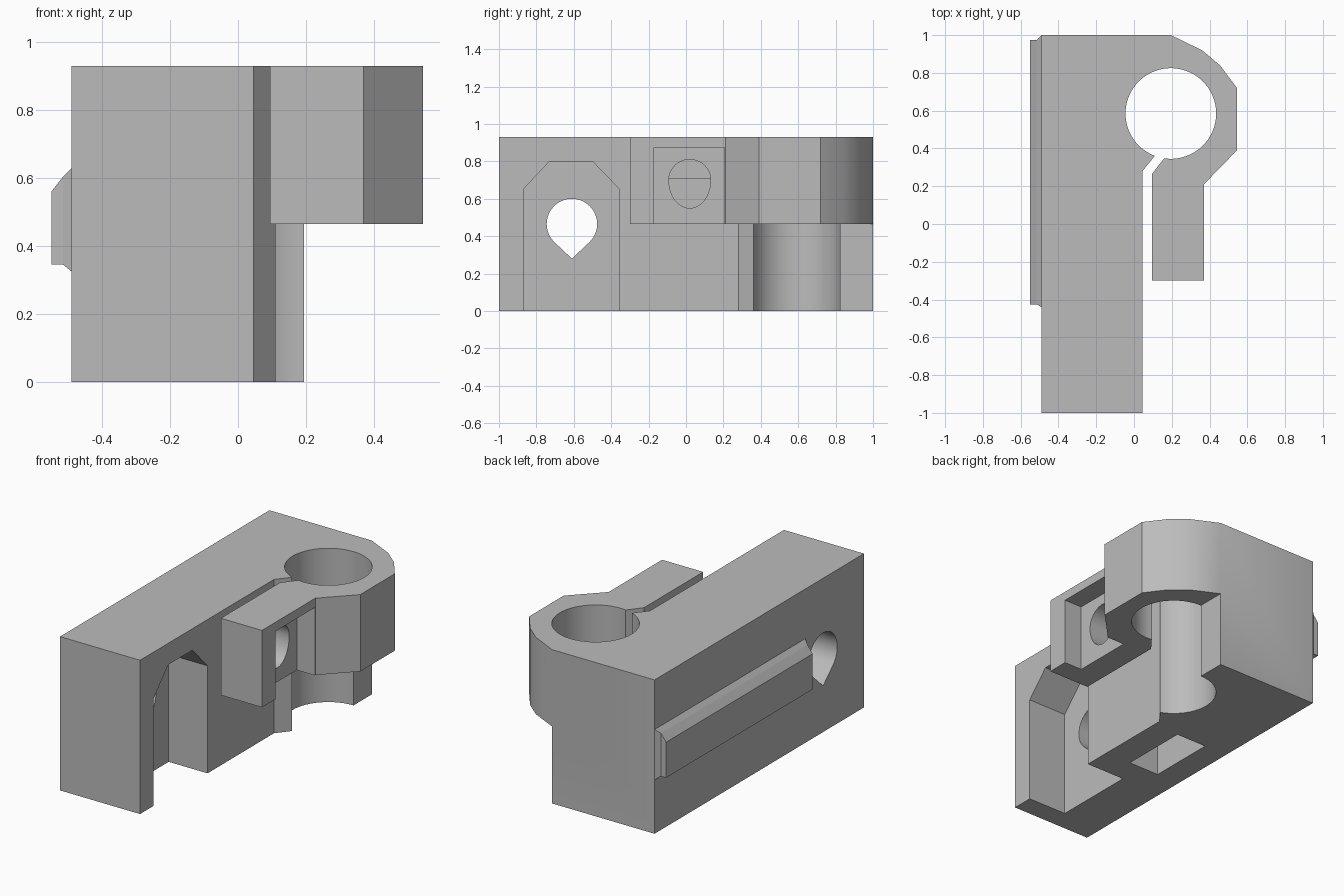
import bpy, bmesh
from math import sin, cos, pi, radians, atan2

if "Cube" in bpy.data.objects:
    bpy.data.objects.remove(bpy.data.objects["Cube"])

grey = bpy.data.materials.new("plain grey")
grey.use_nodes = True
colour = (0.5, 0.5, 0.5, 1)
grey.diffuse_color = colour
grey.node_tree.nodes["Principled BSDF"].inputs["Base Color"].default_value = colour


def loft(name, rings):
    """Closed solid through rings with equal numbers of points."""
    bm = bmesh.new()
    rows = [[bm.verts.new(p) for p in ring] for ring in rings]
    n = len(rows[0])
    for a, b in zip(rows, rows[1:]):
        for i in range(n):
            j = (i + 1) % n
            bm.faces.new((a[i], a[j], b[j], b[i]))
    bm.faces.new(rows[0][::-1])
    bm.faces.new(rows[-1])
    bmesh.ops.recalc_face_normals(bm, faces=bm.faces)
    mesh = bpy.data.meshes.new(name)
    bm.to_mesh(mesh)
    bm.free()
    mesh.materials.append(grey)
    obj = bpy.data.objects.new(name, mesh)
    bpy.context.collection.objects.link(obj)
    return obj


def prism_z(name, points, z0, z1):
    return loft(name, [[(x, y, z) for x, y in points] for z in (z0, z1)])


def prism_x(name, points, x0, x1):
    return loft(name, [[(x, y, z) for y, z in points] for x in (x0, x1)])


def rect(a0, a1, b0, b1):
    return [(a0, b0), (a1, b0), (a1, b1), (a0, b1)]


def cut(target, cutter):
    cutter.hide_render = True
    bpy.context.view_layer.objects.active = target
    mod = target.modifiers.new("cut", "BOOLEAN")
    mod.operation = "DIFFERENCE"
    mod.solver = "EXACT"
    mod.object = cutter
    bpy.ops.object.modifier_apply(modifier=mod.name)
    bpy.data.objects.remove(cutter)


# Body with split ring clamp: the outline runs through the slot and round the bore
cx, cy, r = 0.195, 0.585, 0.24
start = atan2(0.36 - cy, 0.11 - cx)
end = atan2(0.35 - cy, 0.16 - cx) - 2 * pi
steps = 60
bore = [(cx + r * cos(start + (end - start) * i / steps),
         cy + r * sin(start + (end - start) * i / steps)) for i in range(steps + 1)]
outline = [(-0.49, -1), (0.045, -1), (0.045, 0.28)] + bore + [
    (0.095, 0.265), (0.095, -0.3), (0.37, -0.3), (0.37, 0.21), (0.545, 0.39),
    (0.545, 0.72), (0.455, 0.84), (0.36, 0.92), (0.195, 1), (-0.49, 1)]
body = prism_z("clamp_body", outline, 0, 0.93)

# Clear the space below the clamp
cut(body, prism_z("lower_cutter", [
    (0.07, -0.4), (0.07, 0.2725), (0.15, 0.374), (0.195, 0.4),
    (0.195, 1.1), (0.7, 1.1), (0.7, -0.4)], -0.1, 0.465))

# Large side pocket with chamfered top
cut(body, prism_x("pocket_cutter", [
    (-0.87, -0.1), (-0.355, -0.1), (-0.355, 0.65), (-0.5, 0.8),
    (-0.73, 0.8), (-0.87, 0.65)], -0.215, 0.07))

# Teardrop hole through the body, point down
tr = 0.135
drop = [(-0.61 + tr * cos(radians(a)), 0.465 + tr * sin(radians(a)))
        for a in range(-45, 226, 9)] + [(-0.61, 0.28)]
cut(body, prism_x("teardrop_cutter", drop, -0.7, 0.2))

# Nut recess in the clamp lug
cut(body, prism_x("recess_cutter", rect(-0.17, 0.205, 0.4, 0.875), 0.25, 0.4))

# Nut slot open at the bottom of the body
cut(body, prism_z("slot_cutter", rect(-0.335, -0.13, -0.19, 0.23), -0.1, 0.705))

# Clamp screw hole, stretched downward
oval = []
for i in range(40):
    a = 2 * pi * i / 40
    oval.append((0.02 + 0.112 * cos(a), 0.7 + (0.11 if sin(a) > 0 else 0.15) * sin(a)))
cut(body, prism_x("screw_cutter", oval, -0.23, 0.3))

# Side rail with a flared foot
layers = [(-0.49, -0.44, 1, 0.325, 0.63), (-0.515, -0.425, 0.975, 0.345, 0.605),
          (-0.55, -0.425, 0.975, 0.345, 0.56)]
rail = loft("side_rail", [[(x, y, z) for y, z in rect(y0, y1, z0, z1)]
                          for x, y0, y1, z0, z1 in layers])

# Smooth the curved walls, keep edges sharp
bpy.ops.object.select_all(action="DESELECT")
body.select_set(True)
bpy.context.view_layer.objects.active = body
bpy.ops.object.shade_smooth_by_angle(angle=radians(30))
